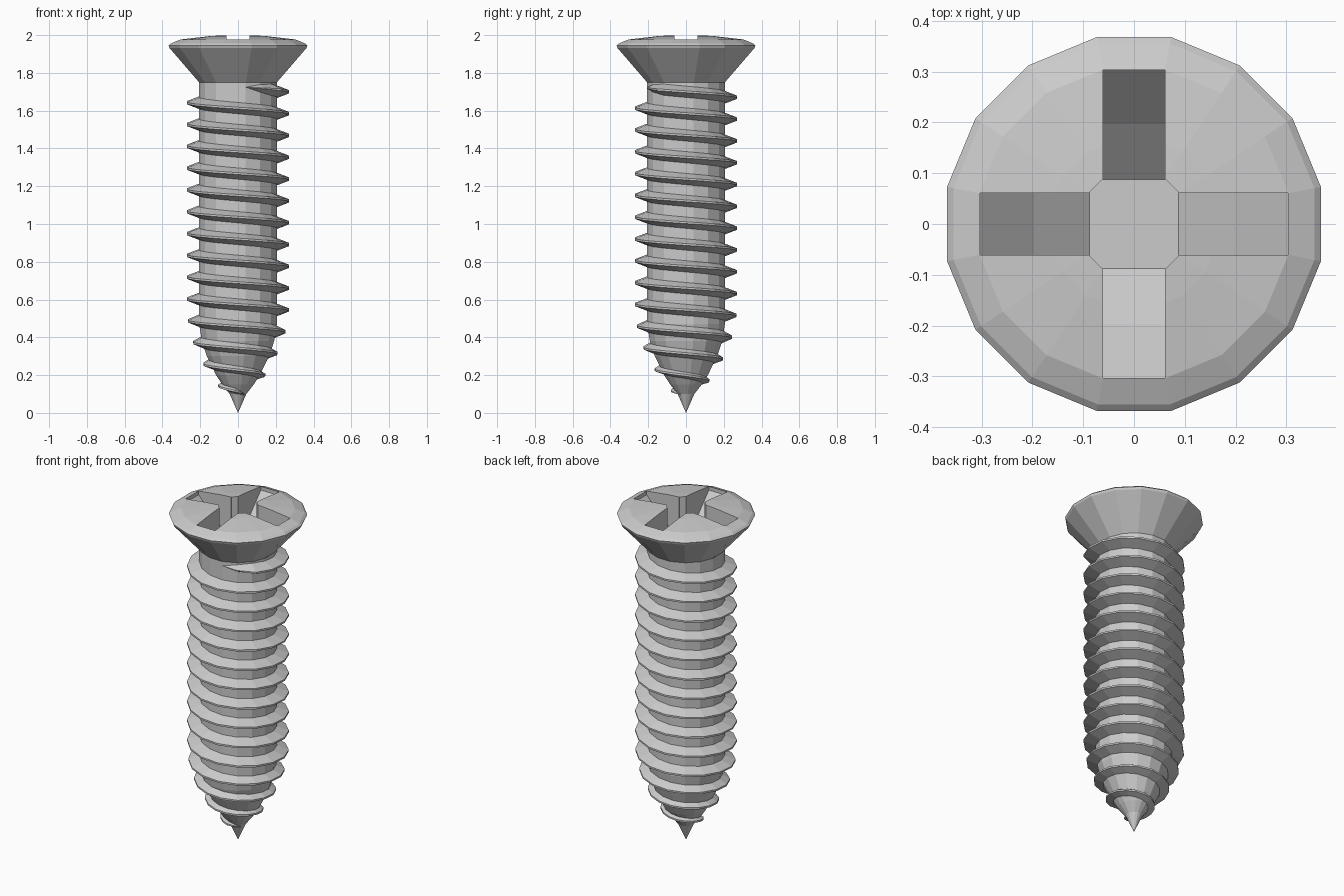
import bpy, bmesh, math

if "Cube" in bpy.data.objects:
    bpy.data.objects.remove(bpy.data.objects["Cube"])

SIDES = 16
STEP = 2 * math.pi / SIDES
PITCH = 0.1155


def make_object(name, verts, faces):
    mesh = bpy.data.meshes.new(name)
    bm = bmesh.new()
    vs = [bm.verts.new(v) for v in verts]
    for f in faces:
        bm.faces.new([vs[i] for i in f])
    bmesh.ops.recalc_face_normals(bm, faces=bm.faces)
    bm.to_mesh(mesh)
    bm.free()
    obj = bpy.data.objects.new(name, mesh)
    bpy.context.collection.objects.link(obj)
    return obj


def lathe(name, profile):
    # profile runs from bottom pole to top pole
    verts = [(0, 0, profile[0][1])]
    for r, z in profile[1:-1]:
        for k in range(SIDES):
            a = (k + 0.5) * STEP
            verts.append((r * math.cos(a), r * math.sin(a), z))
    verts.append((0, 0, profile[-1][1]))
    top, rings, faces = len(verts) - 1, len(profile) - 2, []
    for k in range(SIDES):
        n = (k + 1) % SIDES
        faces.append((0, 1 + n, 1 + k))
        for i in range(rings - 1):
            b = 1 + i * SIDES
            faces.append((b + k, b + n, b + n + SIDES, b + k + SIDES))
        b = 1 + (rings - 1) * SIDES
        faces.append((b + k, b + n, top))
    return make_object(name, verts, faces)


def prism(name, outline, place):
    # place(u, v, side) maps outline points to 3D on each end
    n = len(outline)
    verts = [place(u, v, s) for s in (-1, 1) for u, v in outline]
    faces = [tuple(range(n)), tuple(range(n, 2 * n))]
    faces += [(i, (i + 1) % n, n + (i + 1) % n, n + i) for i in range(n)]
    return make_object(name, verts, faces)


def interp(table, z):
    if z <= table[0][1]:
        return table[0][0]
    for (r0, z0), (r1, z1) in zip(table, table[1:]):
        if z <= z1:
            return r0 + (r1 - r0) * (z - z0) / (z1 - z0)
    return table[-1][0]


# Body: pointed tip, shaft and countersunk domed head
root = [(0, 0), (0.045, 0.1), (0.085, 0.15), (0.118, 0.2), (0.168, 0.3),
        (0.195, 0.38), (0.21, 0.47)]
head = [(0.21, 1.75), (0.37, 1.932), (0.375, 1.945), (0.362, 1.956),
        (0.31, 1.977), (0.17, 1.994), (0.09, 2.0), (0, 2.0)]
body = lathe("screw_body", root + head)

# Cross recess: two sloped arms and an eight-sided centre
FLOOR = 1.74
half = [(0.303, 2.1), (0.303, 1.955), (0.197, 1.84), (0.085, FLOOR)]
arm = half + [(-u, v) for u, v in reversed(half)]
a, b = 0.088, 0.062
octagon = [(a, -b), (a, b), (b, a), (-b, a), (-a, b), (-a, -b), (-b, -a), (b, -a)]
cutters = [
    prism("cutter_arm_x", arm, lambda u, v, s: (u, 0.061 * s, v)),
    prism("cutter_arm_y", arm, lambda u, v, s: (0.061 * s, u, v)),
    prism("cutter_centre", octagon,
          lambda u, v, s: (u, v, 2.1 if s > 0 else FLOOR - 0.001)),
]
for cutter in cutters:
    mod = body.modifiers.new("recess", "BOOLEAN")
    mod.operation = "DIFFERENCE"
    mod.solver = "EXACT"
    mod.object = cutter
    cutter.hide_render = True
    cutter.hide_viewport = True

# Thread: a tapered ridge winding down to the tip
crest = [(0.05, 0.08), (0.1, 0.135), (0.143, 0.195), (0.183, 0.25), (0.21, 0.31),
         (0.238, 0.36), (0.256, 0.43), (0.27, 0.48), (0.276, 0.55)]
COUNT = 226
verts, faces = [], []
for i in range(COUNT + 1):
    ang = -3.5 * STEP + i * STEP
    z = 1.70 - PITCH * ang / (2 * math.pi)
    r_in = interp(root, z)
    grow = min(1, (i + 0.05) / 2, (COUNT - i + 0.05) / 3)
    height = max(0.004, interp(crest, z) - r_in) * grow
    w = 0.031 * min(1, height / 0.05)
    for dz, r in ((w, interp(root, z + w) - 0.003), (0.005 * grow, r_in + height),
                  (-0.005 * grow, r_in + height), (-w, interp(root, z - w) - 0.003)):
        verts.append((r * math.cos(ang), r * math.sin(ang), z + dz))
    if i < COUNT:
        p = 4 * i
        faces += [(p + k, p + (k + 1) % 4, p + 4 + (k + 1) % 4, p + 4 + k)
                  for k in range(4)]
faces += [(0, 1, 2, 3), tuple(4 * COUNT + k for k in range(4))]
make_object("thread", verts, faces)
